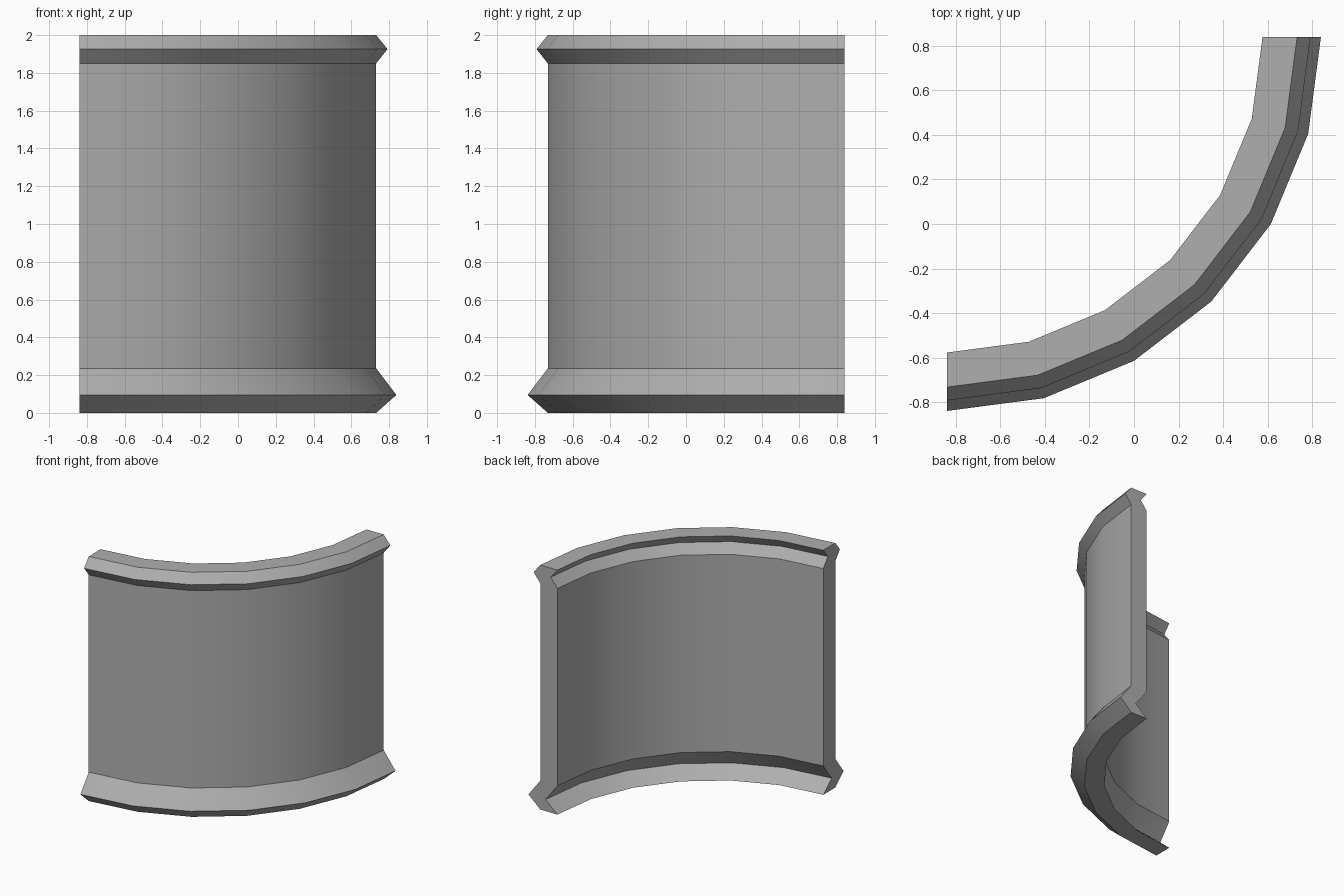
import bpy, bmesh, math

if "Cube" in bpy.data.objects:
    bpy.data.objects.remove(bpy.data.objects["Cube"])

# Wall profile: (outer radius, height), from base moulding up to top moulding
PROFILE = [(1.57, 0), (1.677, 0.095), (1.57, 0.236), (1.57, 1.85), (1.63, 1.926), (1.57, 2)]
THICK = 0.155
STEPS = 6
CX, CY = -0.8385, 0.8385   # arc centre

# Closed cross-section: outer side up, inner side down
section = PROFILE + [(r - THICK, z) for r, z in reversed(PROFILE)]
n = len(section)

bm = bmesh.new()
rings = []
for i in range(STEPS + 1):
    a = math.radians(90) * i / STEPS
    rings.append([bm.verts.new((CX + r * math.sin(a), CY - r * math.cos(a), z)) for r, z in section])

# Swept quarter-circle surface
for a, b in zip(rings, rings[1:]):
    for j in range(n):
        k = (j + 1) % n
        bm.faces.new((a[j], b[j], b[k], a[k]))

# End caps as quad strips
for ring in (rings[0], rings[-1]):
    for j in range(len(PROFILE) - 1):
        bm.faces.new((ring[j], ring[j + 1], ring[n - 2 - j], ring[n - 1 - j]))

bmesh.ops.recalc_face_normals(bm, faces=bm.faces)
mesh = bpy.data.meshes.new("curved_wall")
bm.to_mesh(mesh)
bm.free()

# Dark grey stone
stone = bpy.data.materials.new("dark_grey")
stone.diffuse_color = (0.43, 0.43, 0.43, 1)
stone.use_nodes = True
stone.node_tree.nodes["Principled BSDF"].inputs["Base Color"].default_value = stone.diffuse_color
mesh.materials.append(stone)

wall = bpy.data.objects.new("curved_wall", mesh)
bpy.context.collection.objects.link(wall)
bpy.context.view_layer.objects.active = wall
wall.select_set(True)
bpy.ops.object.shade_smooth_by_angle(angle=math.radians(30))
